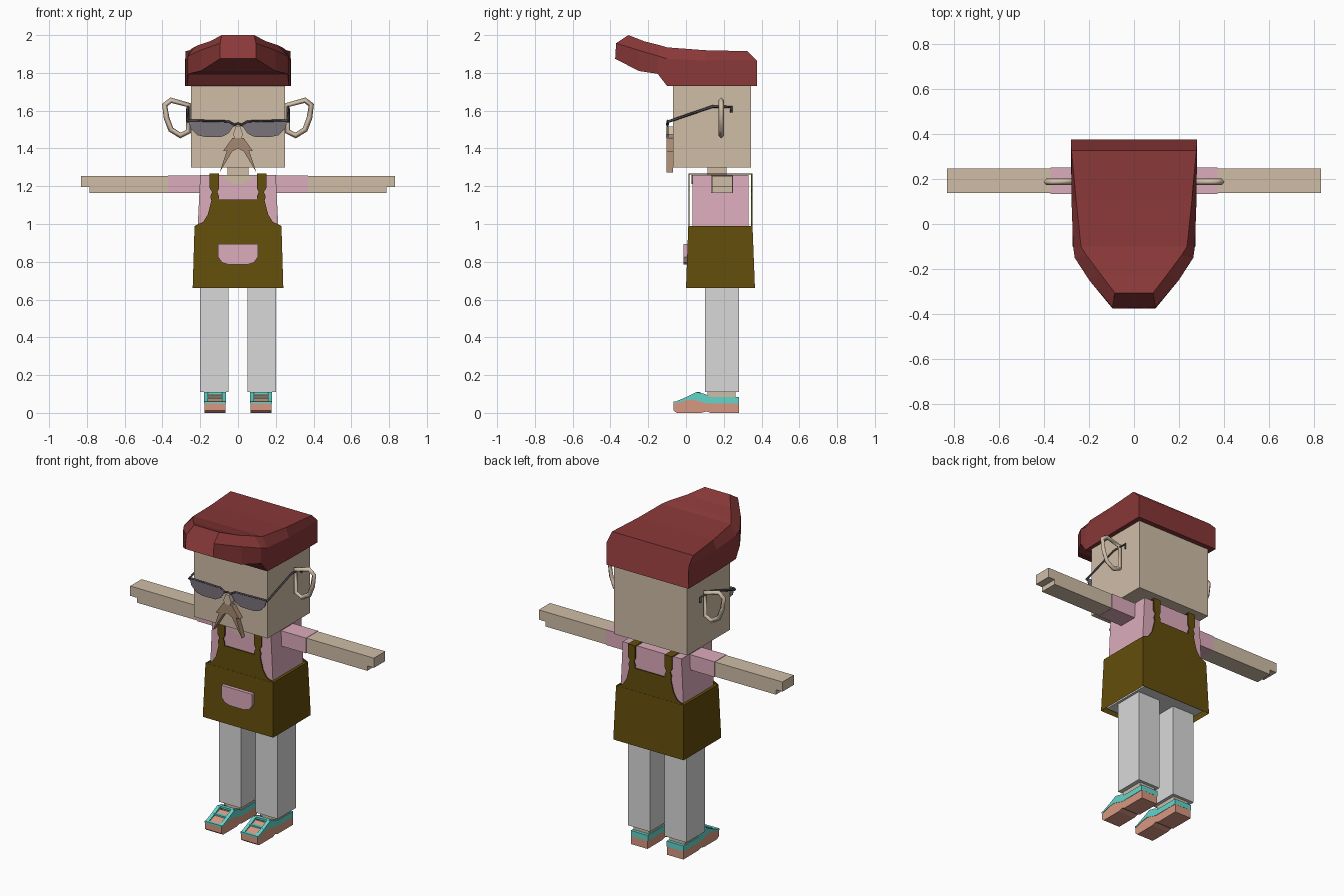
import bpy
import bmesh
from mathutils import Vector

if "Cube" in bpy.data.objects:
    bpy.data.objects.remove(bpy.data.objects["Cube"], do_unlink=True)


def material(name, r, g, b):
    lin = [(c / 255 / 12.92 if c < 11 else ((c / 255 + 0.055) / 1.055) ** 2.4) for c in (r, g, b)]
    m = bpy.data.materials.new(name)
    m.use_nodes = True
    m.diffuse_color = (*lin, 1)
    m.node_tree.nodes["Principled BSDF"].inputs["Base Color"].default_value = (*lin, 1)
    return m


SKIN = material("skin", 208, 189, 167)
HAT = material("dark_red", 137, 56, 56)
PINK = material("pink", 220, 172, 188)
APRON = material("olive_brown", 100, 78, 12)
TROUSER = material("light_grey", 217, 217, 217)
TEAL = material("turquoise", 100, 212, 202)
SALMON = material("salmon", 216, 152, 130)
LENS = material("lens_grey", 122, 115, 122)
FRAME = material("frame_grey", 74, 70, 76)
HAIR = material("moustache_brown", 166, 137, 114)


def finish(name, bm, mat):
    bmesh.ops.recalc_face_normals(bm, faces=bm.faces)
    mesh = bpy.data.meshes.new(name)
    bm.to_mesh(mesh)
    bm.free()
    mesh.materials.append(mat)
    ob = bpy.data.objects.new(name, mesh)
    bpy.context.collection.objects.link(ob)
    return ob


def loft(name, rings, mat, cap_start=True, cap_end=True):
    """Skin a list of equal-length closed rings."""
    bm = bmesh.new()
    loops = [[bm.verts.new(p) for p in ring] for ring in rings]
    n = len(loops[0])
    for a, b in zip(loops, loops[1:]):
        for i in range(n):
            j = (i + 1) % n
            bm.faces.new((a[i], a[j], b[j], b[i]))
    if cap_start:
        bm.faces.new(loops[0])
    if cap_end:
        bm.faces.new(loops[-1])
    return finish(name, bm, mat)


def rect(x0, x1, y0, y1, z):
    return [(x0, y0, z), (x1, y0, z), (x1, y1, z), (x0, y1, z)]


def box(name, x, y, z, mat):
    return loft(name, [rect(*x, *y, z[0]), rect(*x, *y, z[1])], mat)


def plate(name, outline, y0, y1, mat):
    """Outline in x, z pushed through a depth in y."""
    return loft(name, [[(x, y, z) for x, z in outline] for y in (y0, y1)], mat)


def side_profile(name, outline, x0, x1, mat):
    """Outline in y, z pushed through a width in x."""
    return loft(name, [[(x, y, z) for y, z in outline] for x in (x0, x1)], mat)


def mirrored(half):
    return half + [(-x, z) for x, z in reversed(half)]


def flip(outline, s):
    return [(s * x, z) for x, z in outline]


def rod(name, pts, radius, mat, closed=False):
    cu = bpy.data.curves.new(name, "CURVE")
    cu.dimensions = "3D"
    cu.bevel_depth = radius
    cu.bevel_resolution = 0
    cu.use_fill_caps = True
    sp = cu.splines.new("POLY")
    sp.points.add(len(pts) - 1)
    for p, co in zip(sp.points, pts):
        p.co = (*co, 1)
    sp.use_cyclic_u = closed
    cu.materials.append(mat)
    ob = bpy.data.objects.new(name, cu)
    bpy.context.collection.objects.link(ob)
    return ob


# Head, neck and nose
box("head", (-0.25, 0.25), (-0.07, 0.345), (1.30, 1.80), SKIN)
box("neck", (-0.055, 0.055), (0.115, 0.215), (1.24, 1.31), SKIN)
plate("nose", mirrored([(0.012, 1.515), (0.026, 1.475), (0.018, 1.455)]), -0.105, -0.06, SKIN)

# Cap: sections from back to peak, each with bottom, middle and top (y, z, half width)
sections = [
    ((0.375, 1.73, 0.28), (0.375, 1.865, 0.28), (0.325, 1.915, 0.277)),
    ((0.10, 1.73, 0.277), (0.10, 1.865, 0.277), (0.10, 1.92, 0.256)),
    ((-0.10, 1.73, 0.27), (-0.10, 1.875, 0.27), (-0.10, 1.935, 0.235)),
    ((-0.15, 1.795, 0.263), (-0.15, 1.89, 0.263), (-0.14, 1.947, 0.21)),
    ((-0.25, 1.81, 0.198), (-0.25, 1.92, 0.198), (-0.22, 1.967, 0.15)),
    ((-0.375, 1.875, 0.095), (-0.37, 1.957, 0.095), (-0.305, 2.0, 0.085)),
]
rings = []
for sec in sections:
    rings.append([(w, y, z) for y, z, w in sec] + [(-w, y, z) for y, z, w in reversed(sec)])
loft("cap", rings, HAT)

# Torso, neckline and apron
loft("shirt", [rect(-0.215, 0.215, 0.035, 0.33, 0.95), rect(-0.20, 0.20, 0.035, 0.33, 1.26)], PINK)
plate("neckline", mirrored([(0.085, 1.26), (0.06, 1.23), (0.025, 1.212)]), 0.029, 0.036, SKIN)
loft("apron_skirt", [rect(-0.24, 0.24, 0.0, 0.365, 0.66), rect(-0.23, 0.23, 0.012, 0.352, 0.99)],
     APRON, cap_start=False)
box("hips", (-0.215, 0.215, ), (0.02, 0.345), (0.675, 0.9), TROUSER)
plate("pocket", mirrored([(0.105, 0.895), (0.105, 0.825), (0.085, 0.797), (0.05, 0.785)]),
      -0.012, 0.01, PINK)
bib = mirrored([(0.23, 0.98), (0.225, 0.993), (0.185, 1.01), (0.16, 1.05), (0.147, 1.10), (0.14, 1.13)])
strap = [(0.105, 1.12), (0.14, 1.12), (0.147, 1.145), (0.137, 1.17), (0.15, 1.19), (0.15, 1.268),
         (0.10, 1.268), (0.10, 1.19), (0.11, 1.17), (0.10, 1.145)]
for end, y in (("front", 0.013), ("back", 0.345)):
    plate(end + "_bib", bib, y, y + 0.006, APRON)
    for side, s in (("left", 1), ("right", -1)):
        plate(f"{side}_{end}_strap", flip(strap, s), y, y + 0.006, APRON)

# Outline of one moustache half and one lens
whisker = [(0, 1.455), (0.03, 1.455), (0.08, 1.385), (0.058, 1.39), (0.098, 1.272), (0.03, 1.385), (0, 1.40)]
lens = [(0.02, 1.525), (0.05, 1.543), (0.262, 1.548), (0.25, 1.505), (0.215, 1.47), (0.17, 1.46),
        (0.085, 1.462), (0.05, 1.48)]
ear = [(0.262, 1.63), (0.355, 1.655), (0.388, 1.63), (0.378, 1.56), (0.355, 1.50), (0.305, 1.468), (0.262, 1.49)]
shoe_body = [(-0.05, 0), (0.08, 0), (0.11, 0.008), (0.13, 0), (0.28, 0), (0.28, 0.052), (0.11, 0.052),
             (0.05, 0.095), (0.0, 0.075), (-0.065, 0.052), (-0.065, 0.012)]
shoe_upper = [(-0.06, 0.05), (0.0, 0.066), (0.04, 0.07), (0.11, 0.05), (0.28, 0.05), (0.28, 0.084),
              (0.13, 0.084), (0.10, 0.10), (0.055, 0.11), (0.0, 0.083), (-0.06, 0.058)]

for side, s in (("left", 1), ("right", -1)):
    def span(a, b):
        return tuple(sorted((s * a, s * b)))

    # Apron strap over the shoulder
    box(side + "_shoulder_strap", span(0.10, 0.15), (0.013, 0.351), (1.262, 1.268), APRON)

    # Face pieces
    plate(side + "_moustache", flip(whisker, s), -0.103, -0.07, HAIR)
    rod(side + "_ear", [(s * x, 0.187, z) for x, z in ear], 0.015, SKIN, closed=True)
    plate(side + "_lens", flip(lens, s), -0.098, -0.093, LENS)
    rod(side + "_brow_bar", [(s * 0.02, -0.097, 1.525), (s * 0.05, -0.097, 1.543), (s * 0.265, -0.097, 1.548)],
        0.006, FRAME)
    rod(side + "_temple", [(s * 0.265, -0.10, 1.54), (s * 0.265, 0.14, 1.622),
                           (s * 0.265, 0.24, 1.62), (s * 0.265, 0.24, 1.59)], 0.007, FRAME)

    # Arm
    box(side + "_sleeve", span(0.19, 0.37), (0.133, 0.25), (1.163, 1.257), PINK)
    box(side + "_arm", span(0.37, 0.785), (0.137, 0.247), (1.165, 1.255), SKIN)
    box(side + "_hand", span(0.785, 0.83), (0.137, 0.247), (1.195, 1.255), SKIN)

    # Leg and shoe
    box(side + "_trouser_leg", span(0.05, 0.20), (0.10, 0.28), (0.11, 0.70), TROUSER)
    box(side + "_ankle", span(0.07, 0.175), (0.115, 0.262), (0.07, 0.115), SKIN)
    side_profile(side + "_shoe_body", shoe_body, *span(0.066, 0.178), SALMON)
    for part, a, b in (("inner", 0.064, 0.085), ("outer", 0.159, 0.18)):
        side_profile(f"{side}_shoe_{part}_panel", shoe_upper, *span(a, b), TEAL)
    box(side + "_shoe_heel_band", span(0.085, 0.159), (0.262, 0.281), (0.05, 0.084), TEAL)
    for i, (y, z) in enumerate(((0.0, 0.072), (0.055, 0.098))):
        box(f"{side}_shoe_lace_{i + 1}", span(0.075, 0.169), (y, y + 0.022), (z, z + 0.012), TEAL)
    box(side + "_toe_trim", span(0.064, 0.18), (-0.067, -0.05), (0.05, 0.06), TEAL)

# Glasses bridge
rod("glasses_bridge", [(-0.025, -0.10, 1.522), (0, -0.10, 1.532), (0.025, -0.10, 1.522)], 0.006, FRAME)
